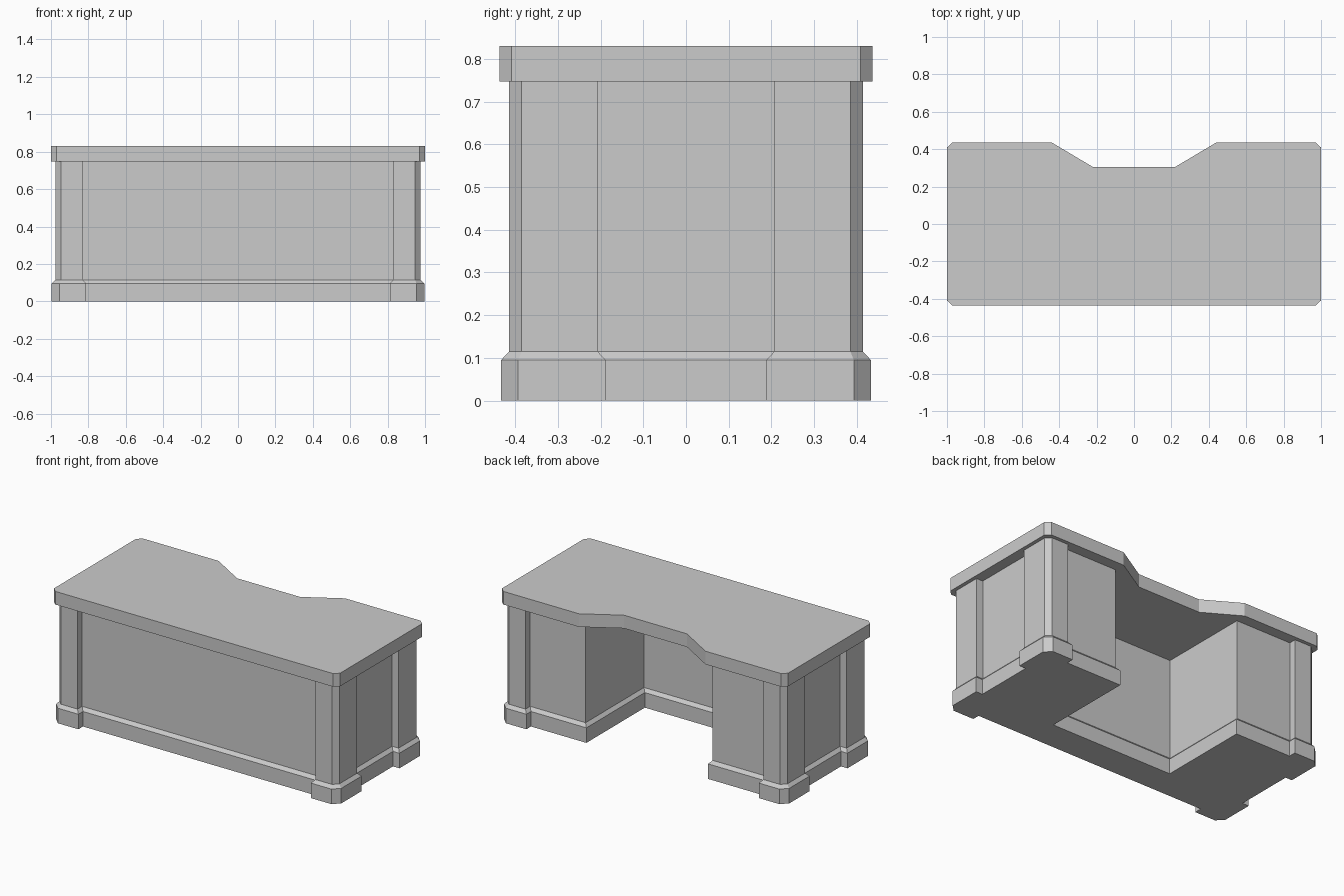
import bpy, bmesh
from mathutils import Vector

if "Cube" in bpy.data.objects:
    bpy.data.objects.remove(bpy.data.objects["Cube"])


def mirrored(half):
    """Close a right-hand, counter-clockwise half outline across x = 0."""
    return half + [(-x, y) for x, y in reversed(half)]


def offset(outline, d):
    """Grow a counter-clockwise outline by d with mitred corners."""
    pts = [Vector(p) for p in outline]
    out = []
    for i, p in enumerate(pts):
        a = (p - pts[i - 1]).normalized()
        b = (pts[(i + 1) % len(pts)] - p).normalized()
        na, nb = Vector((a.y, -a.x)), Vector((b.y, -b.x))
        out.append(p + (na + nb) * d / (1 + na.dot(nb)))
    return out


def loft(name, rings, bottom=False, top=False):
    """Skin a stack of (outline, height) rings, optionally capped."""
    bm = bmesh.new()
    loops = [[bm.verts.new((p[0], p[1], z)) for p in o] for o, z in rings]
    for lo, hi in zip(loops, loops[1:]):
        for i in range(len(lo)):
            j = (i + 1) % len(lo)
            bm.faces.new((lo[i], lo[j], hi[j], hi[i]))
    if bottom:
        bm.faces.new(loops[0][::-1])
    if top:
        bm.faces.new(loops[-1])
    mesh = bpy.data.meshes.new(name)
    bm.to_mesh(mesh)
    bm.free()
    obj = bpy.data.objects.new(name, mesh)
    bpy.context.collection.objects.link(obj)
    return obj


# Cabinet plan: chamfered corner pilasters, recessed panels, kneehole at back
body = mirrored([
    (0.831, -0.368), (0.831, -0.414), (0.947, -0.414), (0.977, -0.385),
    (0.977, -0.207), (0.932, -0.207), (0.932, 0.207), (0.977, 0.207),
    (0.977, 0.385), (0.947, 0.414), (0.831, 0.414), (0.831, 0.368),
    (0.444, 0.368), (0.444, -0.215)])
plinth = offset(body, 0.019)

# Desktop plan: chamfered corners and a tapered notch at the back
desktop = mirrored([
    (0.97, -0.437), (1.0, -0.409), (1.0, 0.409), (0.97, 0.437),
    (0.442, 0.437), (0.22, 0.305)])

loft("plinth", [(plinth, 0), (plinth, 0.095), (body, 0.115)], bottom=True)
loft("cabinet_body", [(body, 0.115), (body, 0.747)])
loft("desktop", [(desktop, 0.747), (desktop, 0.83)], bottom=True, top=True)
